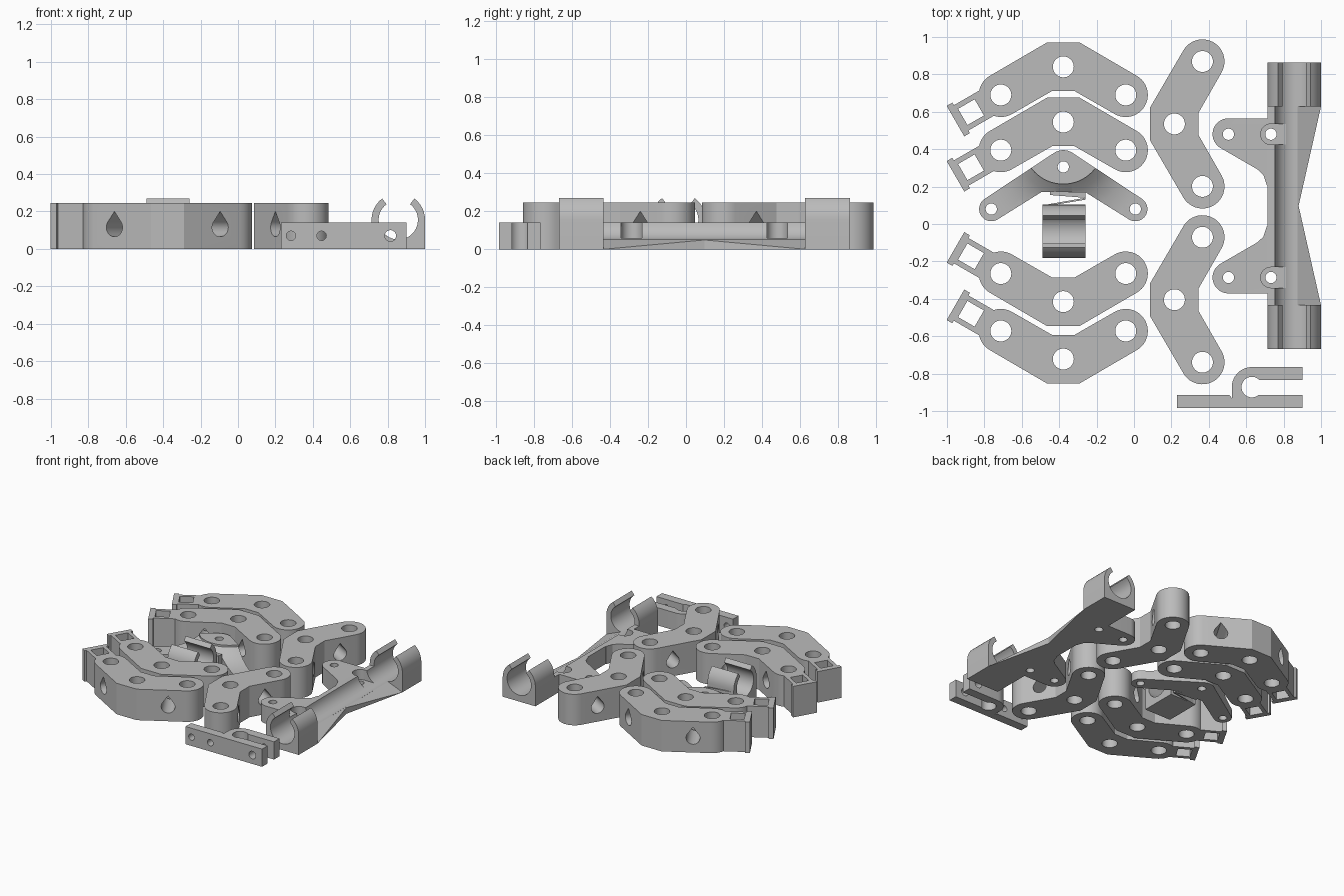
import bpy, bmesh
from math import cos, sin, radians, pi
from mathutils import Matrix, Vector

cube = bpy.data.objects.get("Cube")
if cube:
    bpy.data.objects.remove(cube, do_unlink=True)

grey = bpy.data.materials.new("light_grey_plastic")
grey.use_nodes = True
COLOR = (0.5, 0.5, 0.5, 1)
grey.diffuse_color = COLOR
grey.node_tree.nodes["Principled BSDF"].inputs["Base Color"].default_value = COLOR

ALONG_X = Matrix(((0, 0, 1, 0), (1, 0, 0, 0), (0, 1, 0, 0), (0, 0, 0, 1)))
ALONG_Y = Matrix(((1, 0, 0, 0), (0, 0, 1, 0), (0, 1, 0, 0), (0, 0, 0, 1)))


def move(x, y, z=0):
    return Matrix.Translation((x, y, z))


def turn(deg):
    return Matrix.Rotation(radians(deg), 4, "Z")


def flip(s):
    return Matrix.Diagonal((1, s, 1, 1))


def arc(cx, cy, r, a0, a1):
    n = max(3, int(abs(a1 - a0) / 8))
    angles = [radians(a0 + (a1 - a0) * i / n) for i in range(n + 1)]
    return [(cx + r * cos(a), cy + r * sin(a)) for a in angles]


def rect(x0, y0, x1, y1):
    return [(x0, y0), (x1, y0), (x1, y1), (x0, y1)]


def finish(name, bm):
    bmesh.ops.recalc_face_normals(bm, faces=bm.faces)
    mesh = bpy.data.meshes.new(name)
    bm.to_mesh(mesh)
    bm.free()
    mesh.materials.append(grey)
    obj = bpy.data.objects.new(name, mesh)
    bpy.context.collection.objects.link(obj)
    return obj


def prism(name, outline, low, high, place=Matrix()):
    """Extrude a flat outline along its local z, then place it."""
    bm = bmesh.new()
    face = bm.faces.new([bm.verts.new((x, y, low)) for x, y in outline])
    new = bmesh.ops.extrude_face_region(bm, geom=[face])["geom"]
    verts = [v for v in new if isinstance(v, bmesh.types.BMVert)]
    bmesh.ops.translate(bm, verts=verts, vec=(0, 0, high - low))
    bmesh.ops.transform(bm, matrix=place, verts=bm.verts)
    return finish(name, bm)


def combine(obj, tool, operation="DIFFERENCE"):
    mod = obj.modifiers.new("combine", "BOOLEAN")
    mod.operation, mod.object, mod.solver = operation, tool, "EXACT"
    bpy.context.view_layer.objects.active = obj
    bpy.ops.object.modifier_apply(modifier=mod.name)
    bpy.data.objects.remove(tool, do_unlink=True)


def drill(obj, x, y, r, place=Matrix()):
    ring = arc(x, y, r, 0, 360)[:-1]
    combine(obj, prism("hole_cutter", ring, -0.5, 0.5, place))


# Bent links: two rounded arms meeting at a flat elbow
HEIGHT = 0.245
LINK = ([(-0.088, 0.13), (0.088, 0.13)] + arc(0.334, -0.15, 0.118, 60, -120)
        + [(0.058, -0.128), (-0.058, -0.128)] + arc(-0.334, -0.15, 0.118, -60, -240))
TEARDROP = arc(0, 0, 0.05, 144, 396) + [(0, 0.085)]


def bent_link(name, place):
    obj = prism(name, LINK, 0, HEIGHT, place)
    for x, y in ((-0.334, -0.15), (0, 0), (0.334, -0.15)):
        drill(obj, x, y, 0.056, place)
    for s in (-1, 1):
        side = place @ move(s * 0.285, 0.02, 0.115) @ turn(-30 * s) @ ALONG_Y
        combine(obj, prism("teardrop_cutter", TEARDROP, -0.36, 0.1, side))
    return obj


# Finger links with an open square frame on the outer end
arms = (("back_outer", 0.84, 1), ("back_inner", 0.545, 1),
        ("front_inner", -0.415, -1), ("front_outer", -0.722, -1))
for label, y, s in arms:
    place = move(-0.378, y) @ flip(s)
    bent_link(label + "_link", place)
    end = place @ move(-0.334, -0.15) @ turn(210)
    frame = prism(label + "_frame", [(0.08, -0.078), (0.245, -0.078), (0.245, -0.094),
                  (0.28, -0.094), (0.28, 0.094), (0.245, 0.094), (0.245, 0.078),
                  (0.08, 0.078)], 0, HEIGHT, end)
    combine(frame, prism("window_cutter", rect(0.133, -0.05, 0.235, 0.05), -0.1, 0.4, end))

for label, y in (("back", 0.535), ("front", -0.405)):
    bent_link(label + "_elbow_link", move(0.216, y) @ turn(90))

# Yoke: raised round centre with arms sweeping down to end pads
place = move(-0.378, 0.305)
yoke = prism("yoke", arc(0, 0, 0.09, 124, 56) + arc(0.385, -0.225, 0.065, 56, -124)
             + [(0.115, -0.133), (-0.115, -0.133)]
             + arc(-0.385, -0.225, 0.065, -56, -236), 0, 0.18, place)
bm = bmesh.new()
sweep = [(0.215, 0.3), (0.215, 0.165), (0.26, 0.13), (0.31, 0.102), (0.37, 0.082),
         (0.45, 0.07), (0.7, 0.07), (0.7, 0.3)]
vs = [bm.verts.new((r, 0, z)) for r, z in sweep]
edges = [bm.edges.new((v, vs[i - 1])) for i, v in enumerate(vs)]
bmesh.ops.spin(bm, geom=vs + edges, cent=(0, 0, 0), axis=(0, 0, 1), angle=2 * pi, steps=64)
bmesh.ops.remove_doubles(bm, verts=bm.verts, dist=0.0001)
bmesh.ops.transform(bm, matrix=place @ move(0, 0.123), verts=bm.verts)
combine(yoke, finish("sweep_cutter", bm))
for x, y in ((-0.385, -0.225), (0, 0), (0.385, -0.225)):
    drill(yoke, x, y, 0.03, place)

# Open clips: a flat-based block holding a ring with its top missing
R, BORE, MID = 0.143, 0.105, 0.155
CLIP = ([(-R, 0), (R, 0)] + arc(0, MID, R, 0, 53)
        + arc(0, MID, BORE, 53, -233) + arc(0, MID, R, 127, 180))
prism("centre_clip", CLIP, -0.49, -0.26, move(0, -0.04) @ ALONG_X)
prism("spring_tongue", [(-0.49, 0.1), (-0.26, 0.14), (-0.45, 0.155), (-0.45, 0.175),
      (-0.26, 0.17), (-0.26, 0.13), (-0.44, 0.1)], 0, 0.14)

# Spine: trough with a sloping lip that narrows at the middle
SPINE_X, SPINE_Y = 0.857, 0.097
place = move(SPINE_X, SPINE_Y)
spine = prism("spine", [(-R, 0), (R, 0), (0.018, 0.051)]
              + arc(0, MID, BORE, 280, 188) + [(-R, 0.14)], -0.535, 0.535, place @ ALONG_Y)
combine(spine, prism("waist_cutter", [(0.3, -0.55), (0.147, -0.55), (0.023, 0),
                                      (0.147, 0.55), (0.3, 0.55)], -0.1, 0.4, place))

# Mounting ears with a bolt hole and a slot for the bolt head
EAR = (arc(-0.352, 0.383, 0.085, 90, 240)
       + [(-0.197, 0.195), (-0.165, 0.165), (-0.147, 0.11), (-0.125, 0.11), (-0.125, 0.468)])
for s in (-1, 1):
    side = place @ flip(s)
    combine(spine, prism("ear", EAR, 0, 0.14, side), "UNION")
for s in (-1, 1):
    side = place @ flip(s)
    slot = arc(-0.125, 0.383, 0.055, 90, 270) + [(0.012, 0.328), (0.012, 0.438)]
    combine(spine, prism("slot_cutter", slot, 0.06, 0.3, side))
    drill(spine, -0.352, 0.383, 0.03, side)
    drill(spine, -0.125, 0.383, 0.03, side)
    label = "back" if s > 0 else "front"
    prism(label + "_spine_clip", CLIP, 0.53, 0.766, side @ ALONG_Y)

# Hooked bracket with a keyhole slot and cross holes
bracket = prism("hooked_bracket", [(0.23, -0.985), (0.9, -0.985), (0.9, -0.915)]
                + arc(0.63, -0.872, 0.055, 309, 42)
                + [(0.9, -0.835), (0.9, -0.765)] + arc(0.63, -0.872, 0.107, 90, 180)
                + [(0.523, -0.93), (0.51, -0.915), (0.23, -0.915)], 0, 0.14)
for x, r in ((0.283, 0.025), (0.447, 0.025), (0.815, 0.03)):
    drill(bracket, x, 0.07, r, move(0, -0.87) @ ALONG_Y)

# Smooth the rounded walls and keep the edges crisp
bpy.ops.object.select_all(action="DESELECT")
for obj in bpy.context.collection.objects:
    if obj.type == "MESH" and grey.name in obj.data.materials:
        obj.select_set(True)
        bpy.context.view_layer.objects.active = obj
bpy.ops.object.shade_smooth_by_angle(angle=radians(25))
